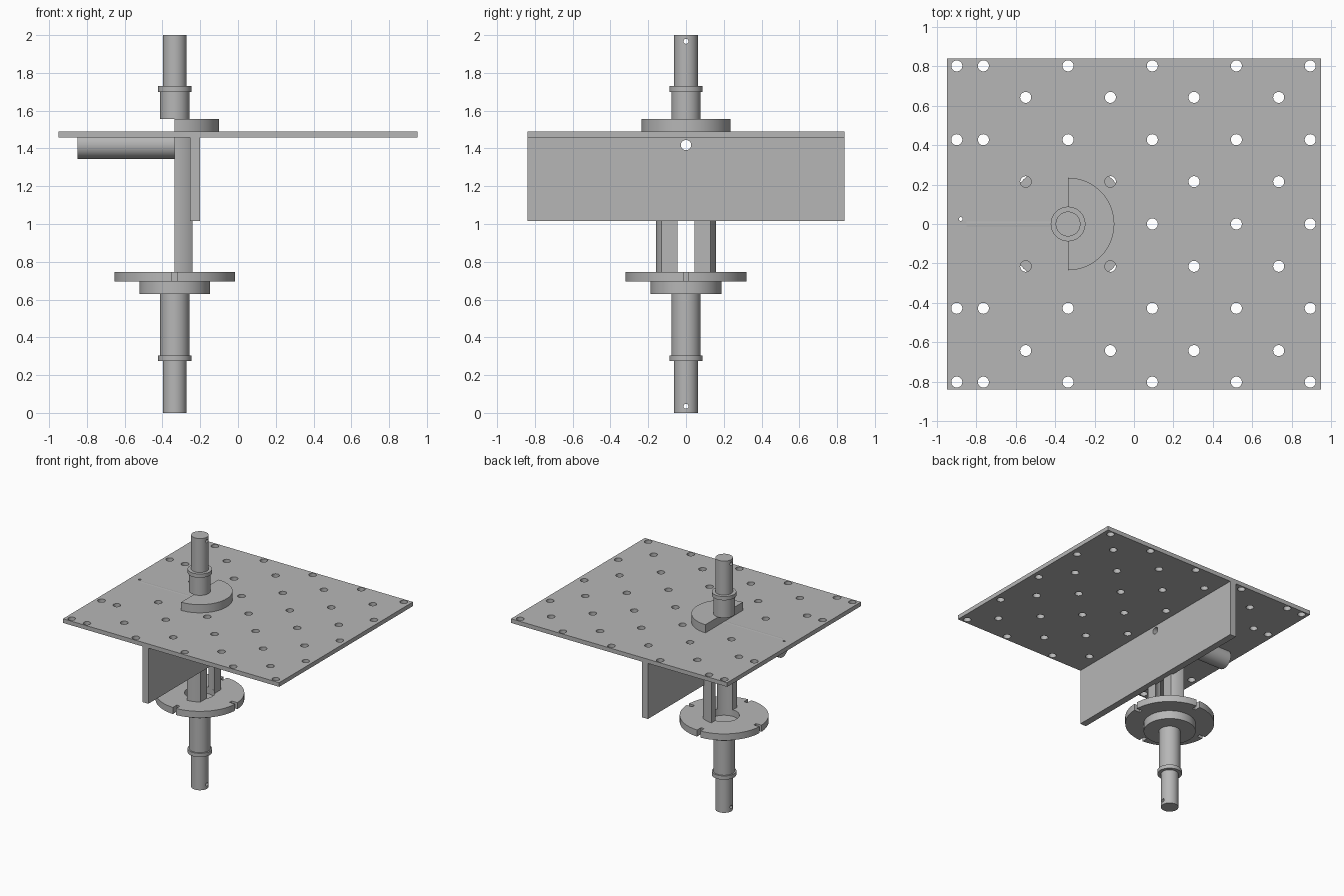
import bpy, bmesh, math
from mathutils import Matrix, Vector

cube = bpy.data.objects.get("Cube")
if cube:
    bpy.data.objects.remove(cube, do_unlink=True)

AXIS = -0.335      # x of the vertical shaft
PIPE_Z = 1.418     # height of the cross pipe

steel = bpy.data.materials.new("plain grey steel")
steel.use_nodes = True
grey = (0.47, 0.47, 0.47, 1)
steel.diffuse_color = grey
steel.node_tree.nodes["Principled BSDF"].inputs["Base Color"].default_value = grey


def make(name, bm):
    bmesh.ops.recalc_face_normals(bm, faces=bm.faces)
    mesh = bpy.data.meshes.new(name)
    bm.to_mesh(mesh)
    bm.free()
    mesh.materials.append(steel)
    ob = bpy.data.objects.new(name, mesh)
    bpy.context.collection.objects.link(ob)
    return ob


def add_box(bm, lo, hi):
    lo, hi = Vector(lo), Vector(hi)
    m = Matrix.Translation((lo + hi) / 2) @ Matrix.Diagonal((*(hi - lo), 1))
    bmesh.ops.create_cube(bm, size=1, matrix=m)


def add_cylinder(bm, centre, radius, length, along_x=False, sides=32):
    m = Matrix.Translation(centre)
    if along_x:
        m = m @ Matrix.Rotation(math.pi / 2, 4, 'Y')
    bmesh.ops.create_cone(bm, cap_ends=True, segments=sides, radius1=radius,
                          radius2=radius, depth=length, matrix=m)


def lathe(name, profile, sides=64):
    """Turn a closed (radius, z) profile around the shaft axis."""
    bm = bmesh.new()
    verts = [bm.verts.new((AXIS + r, 0, z)) for r, z in profile]
    edges = [bm.edges.new(pair) for pair in zip(verts, verts[1:])]
    bmesh.ops.spin(bm, geom=verts + edges, cent=(AXIS, 0, 0), axis=(0, 0, 1),
                   angle=2 * math.pi, steps=sides, use_duplicate=False)
    bmesh.ops.remove_doubles(bm, verts=bm.verts, dist=1e-5)
    return make(name, bm)


def cut(ob, bm, operation='DIFFERENCE'):
    """Boolean with a throwaway cutter, baked into the mesh."""
    cutter = make("cutter", bm)
    cutter.hide_render = True
    mod = ob.modifiers.new("cut", 'BOOLEAN')
    mod.operation, mod.solver, mod.object = operation, 'EXACT', cutter
    bpy.context.view_layer.update()
    deps = bpy.context.evaluated_depsgraph_get()
    mesh = bpy.data.meshes.new_from_object(ob.evaluated_get(deps))
    ob.modifiers.clear()
    ob.data = mesh
    bpy.data.objects.remove(cutter, do_unlink=True)


parts = []

# Large perforated top plate
bm = bmesh.new()
add_box(bm, (-0.95, -0.84, 1.457), (0.95, 0.84, 1.49))
plate = make("top_plate", bm)
columns = (-0.9, -0.765, AXIS, 0.093, 0.52, 0.895)
holes = [(x, y) for y in (-0.803, -0.428, 0.428, 0.803) for x in columns]
holes += [(x, 0) for x in columns[3:]]
holes += [(x, y) for y in (-0.643, -0.215, 0.215, 0.643)
          for x in (-0.55, -0.12, 0.305, 0.735)]
bm = bmesh.new()
for x, y in holes:
    add_cylinder(bm, (x, y, 1.47), 0.028, 0.2)
add_cylinder(bm, (-0.88, 0.025, 1.47), 0.01, 0.2, sides=16)
cut(plate, bm)
parts.append(plate)

# Vertical web under the plate, pierced on the pipe axis
bm = bmesh.new()
add_box(bm, (-0.253, -0.84, 1.015), (-0.2, 0.84, 1.457))
web = make("vertical_web", bm)
bm = bmesh.new()
add_cylinder(bm, (-0.22, 0, PIPE_Z), 0.027, 0.3, along_x=True)
cut(web, bm)
parts.append(web)

# Horizontal pipe just below the plate
bm = bmesh.new()
add_cylinder(bm, ((AXIS - 0.85) / 2, 0, PIPE_Z), 0.073, 0.85 + AXIS, along_x=True, sides=64)
pipe = make("cross_pipe", bm)
bm = bmesh.new()
add_cylinder(bm, (-0.6, 0, PIPE_Z), 0.027, 1, along_x=True)
cut(pipe, bm)
parts.append(pipe)

# Lower shaft, hub and recessed flange
lower = lathe("lower_shaft_and_flange", [
    (0, 0), (0.063, 0), (0.063, 0.275), (0.088, 0.275), (0.088, 0.305),
    (0.077, 0.305), (0.077, 0.63), (0.187, 0.63), (0.187, 0.695),
    (0.32, 0.695), (0.32, 0.747), (0.11, 0.747), (0.11, 0.695), (0, 0.695)])
bm = bmesh.new()
add_cylinder(bm, (AXIS, 0, 0.035), 0.013, 0.4, along_x=True)
cut(lower, bm)
# Four edge slots, cut in two crossing passes
for dx, dy in ((1, 0), (0, 1)):
    bm = bmesh.new()
    for s in (-1, 1):
        c = Vector((AXIS + s * dx * 0.32, s * dy * 0.32, 0.72))
        half = Vector((0.05 if dx else 0.014, 0.05 if dy else 0.014, 0.1))
        add_box(bm, c - half, c + half)
    cut(lower, bm)
parts.append(lower)

# Pair of curved posts: half a tube with its outer face trimmed flat
posts = lathe("support_posts", [(0.105, 0.747), (0.16, 0.747), (0.16, 1.457),
                                (0.105, 1.457), (0.105, 0.747)])
bm = bmesh.new()
add_box(bm, (AXIS, -0.3, 0.6), (-0.24, 0.3, 1.6))
cut(posts, bm, 'INTERSECT')
parts.append(posts)

# Half-round boss on top of the plate
boss = lathe("half_round_boss", [(0, 1.49), (0.235, 1.49), (0.235, 1.555), (0, 1.555)])
bm = bmesh.new()
add_box(bm, (AXIS, -0.4, 1.4), (0.2, 0.4, 1.7))
cut(boss, bm, 'INTERSECT')
parts.append(boss)

# Upper shaft with collar and pin hole
upper = lathe("upper_shaft", [
    (0, 1.555), (0.077, 1.555), (0.077, 1.7), (0.088, 1.7), (0.088, 1.73),
    (0.063, 1.73), (0.063, 2), (0, 2)])
bm = bmesh.new()
add_cylinder(bm, (AXIS, 0, 1.967), 0.013, 0.4, along_x=True)
cut(upper, bm)
parts.append(upper)

# Smooth the round faces, keep the edges crisp
bpy.ops.object.select_all(action='DESELECT')
for ob in parts:
    ob.select_set(True)
bpy.context.view_layer.objects.active = plate
bpy.ops.object.shade_smooth_by_angle(angle=math.radians(30))
